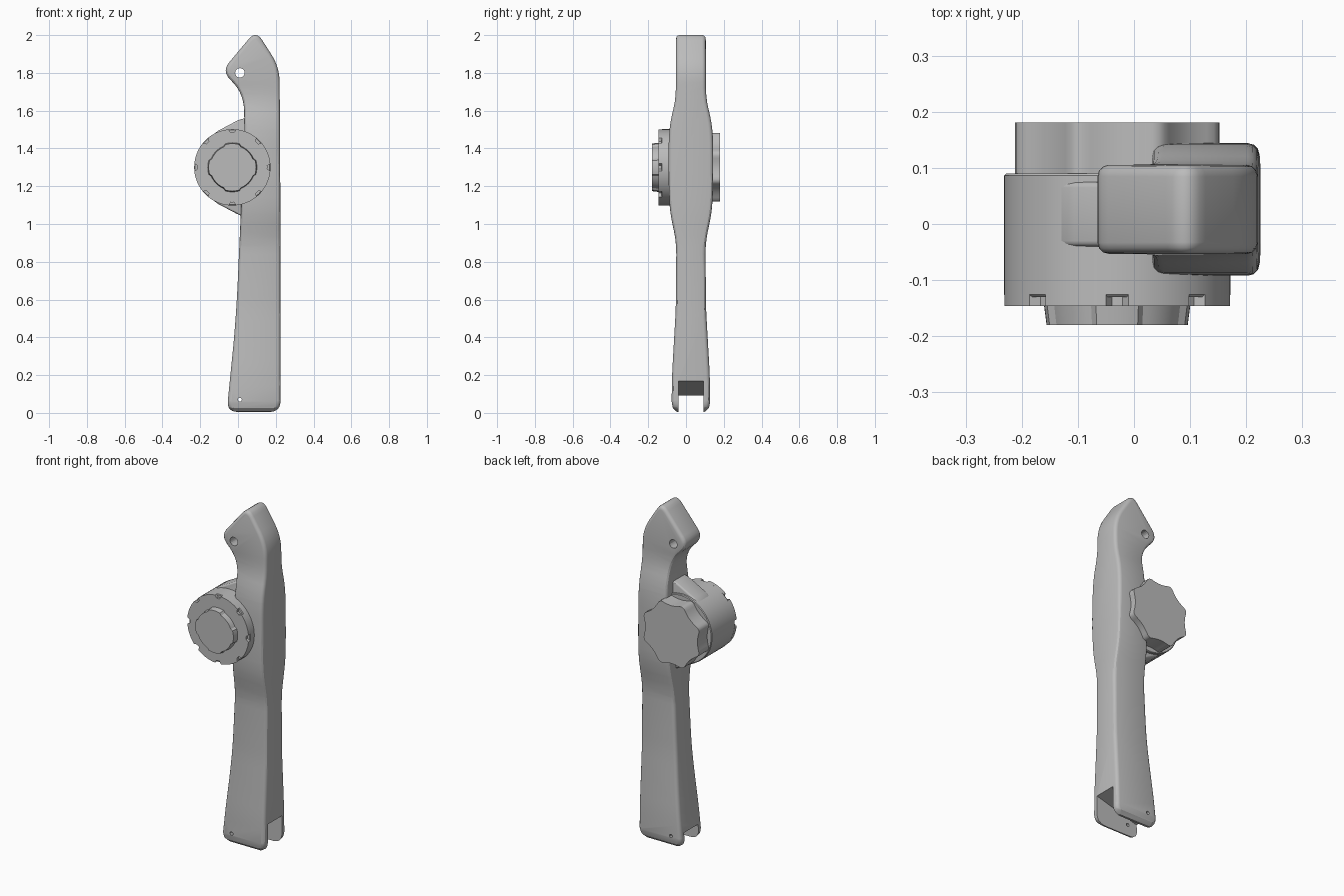
import bpy, bmesh, math
from mathutils import Vector

if "Cube" in bpy.data.objects:
    bpy.data.objects.remove(bpy.data.objects["Cube"])

grey = bpy.data.materials.new("plain_grey")
grey.use_nodes = True
grey.diffuse_color = (0.5, 0.5, 0.5, 1)
grey.node_tree.nodes["Principled BSDF"].inputs["Base Color"].default_value = (0.5, 0.5, 0.5, 1)

CENTRE = Vector((-0.03, 1.3))


def rounded(corners, steps=6):
    """Replace each (a, b, radius) corner with a smooth curve."""
    out = []
    for i, (a, b, r) in enumerate(corners):
        p = Vector((a, b))
        before = Vector(corners[i - 1][:2]) - p
        after = Vector(corners[(i + 1) % len(corners)][:2]) - p
        s = p + before.normalized() * min(r, before.length * 0.49)
        e = p + after.normalized() * min(r, after.length * 0.49)
        for k in range(steps + 1):
            t = k / steps
            out.append(s * (1 - t) ** 2 + p * (2 * t * (1 - t)) + e * t * t)
    return out


def radial(count, radius):
    """Closed outline around the hub; radius is a function of the angle."""
    out = []
    for k in range(count):
        a = math.tau * k / count
        out.append(CENTRE + Vector((math.cos(a), math.sin(a))) * radius(a))
    return out


def prism(name, outline, lo, hi, axis="y", end_scale=1):
    """Extrude an outline along y (outline is x, z) or x (outline is y, z)."""
    bm = bmesh.new()
    mid = sum(outline, Vector((0, 0))) / len(outline)
    rings = []
    for depth, scale in ((lo, end_scale), (hi, 1)):
        pts = [mid + (p - mid) * scale for p in outline]
        rings.append([bm.verts.new((p.x, depth, p.y) if axis == "y" else (depth, p.x, p.y))
                      for p in pts])
    bm.faces.new(rings[0])
    bm.faces.new(rings[1][::-1])
    n = len(outline)
    for i in range(n):
        j = (i + 1) % n
        bm.faces.new((rings[0][i], rings[0][j], rings[1][j], rings[1][i]))
    bmesh.ops.recalc_face_normals(bm, faces=bm.faces)
    mesh = bpy.data.meshes.new(name)
    bm.to_mesh(mesh)
    bm.free()
    mesh.materials.append(grey)
    obj = bpy.data.objects.new(name, mesh)
    bpy.context.collection.objects.link(obj)
    return obj


def activate(obj):
    bpy.ops.object.select_all(action="DESELECT")
    obj.select_set(True)
    bpy.context.view_layer.objects.active = obj


def combine(obj, tool, operation):
    activate(obj)
    mod = obj.modifiers.new("cut", "BOOLEAN")
    mod.operation, mod.object, mod.solver = operation, tool, "EXACT"
    bpy.ops.object.modifier_apply(modifier=mod.name)
    bpy.data.objects.remove(tool)


def soften(obj, width, angle=50, segments=3):
    activate(obj)
    if width:
        mod = obj.modifiers.new("edge", "BEVEL")
        mod.width, mod.segments = width, segments
        mod.limit_method, mod.angle_limit = "ANGLE", math.radians(angle)
        mod.use_clamp_overlap = False
        bpy.ops.object.modifier_apply(modifier=mod.name)
    bpy.ops.object.shade_smooth_by_angle(angle=math.radians(30))


def circle(x, z, r, n=20):
    return [Vector((x + r * math.cos(math.tau * k / n), z + r * math.sin(math.tau * k / n)))
            for k in range(n)]


# Handle: front silhouette intersected with the side silhouette
front = rounded([(-0.06, 0.005, 0.06), (0.225, 0.005, 0.06), (0.225, 1.0, 0.1),
                 (0.22, 1.83, 0.08), (0.095, 2.025, 0.06), (-0.085, 1.81, 0.06),
                 (0.03, 1.69, 0.09), (0.035, 1.5, 0.1), (0.01, 0.95, 0.2),
                 (-0.01, 0.5, 0.2)])
half = [(0.103, 0), (0.1, 0.2), (0.08, 0.55), (0.077, 0.9), (0.112, 1.07),
        (0.118, 1.2), (0.118, 1.45), (0.108, 1.55), (0.08, 1.66), (0.078, 2.1)]
side = rounded([(0.026 + w, z, 0.06) for w, z in half]
               + [(0.026 - w, z, 0.06) for w, z in reversed(half)], 3)
handle = prism("handle", front, -0.3, 0.3)
combine(handle, prism("side_shape", side, -0.5, 0.5, "x"), "INTERSECT")
soften(handle, 0.02)

# Fork slot with a sloping roof, hanging hole and pin hole
slot = [Vector(p) for p in ((-0.2, -0.1), (0.3, -0.1), (0.3, 0.19), (-0.2, 0.05))]
combine(handle, prism("slot", slot, -0.04, 0.092), "DIFFERENCE")
combine(handle, prism("hanging_hole", circle(0.01, 1.8, 0.025), -0.3, 0.3), "DIFFERENCE")
combine(handle, prism("pin_hole", circle(0.01, 0.07, 0.01, 12), -0.3, 0.3), "DIFFERENCE")
soften(handle, 0)

# Web joining the hub to the handle
web = rounded([(0.1, 1.56, 0.01), (0.02, 1.56, 0.03), (-0.15, 1.47, 0.05),
               (-0.15, 1.13, 0.05), (0.02, 1.04, 0.03), (0.1, 1.04, 0.01)], 3)
soften(prism("hub_web", web, -0.04, 0.075), 0.01)

# Hub drum with a notched rim on its front
drum = prism("hub_drum", radial(64, lambda a: 0.202), -0.13, 0.09)
soften(drum, 0.004, segments=1)


def notched(a):
    off = (a - math.pi / 8 + math.pi / 8) % (math.pi / 4) - math.pi / 8
    return 0.185 if abs(off) < 0.06 else 0.202


rim = prism("hub_rim", radial(128, lambda a: notched(a - math.pi / 8)), -0.146, -0.125)
soften(rim, 0)

# Raised front cap with four shallow side steps
cap = prism("front_cap", radial(64, lambda a: 0.131 if abs(math.sin(2 * a)) < 0.64 else 0.122),
            -0.18, -0.14, end_scale=0.96)
soften(cap, 0)


# Rear plate: eight blunt corners with hollow sides
def scallop(a):
    off = (a + math.pi / 8) % (math.pi / 4) - math.pi / 8
    return min(0.195, 0.172 / math.cos(off) + 0.1 * off * off)


rear = prism("rear_plate", radial(96, scallop), 0.08, 0.181)
soften(rear, 0)
